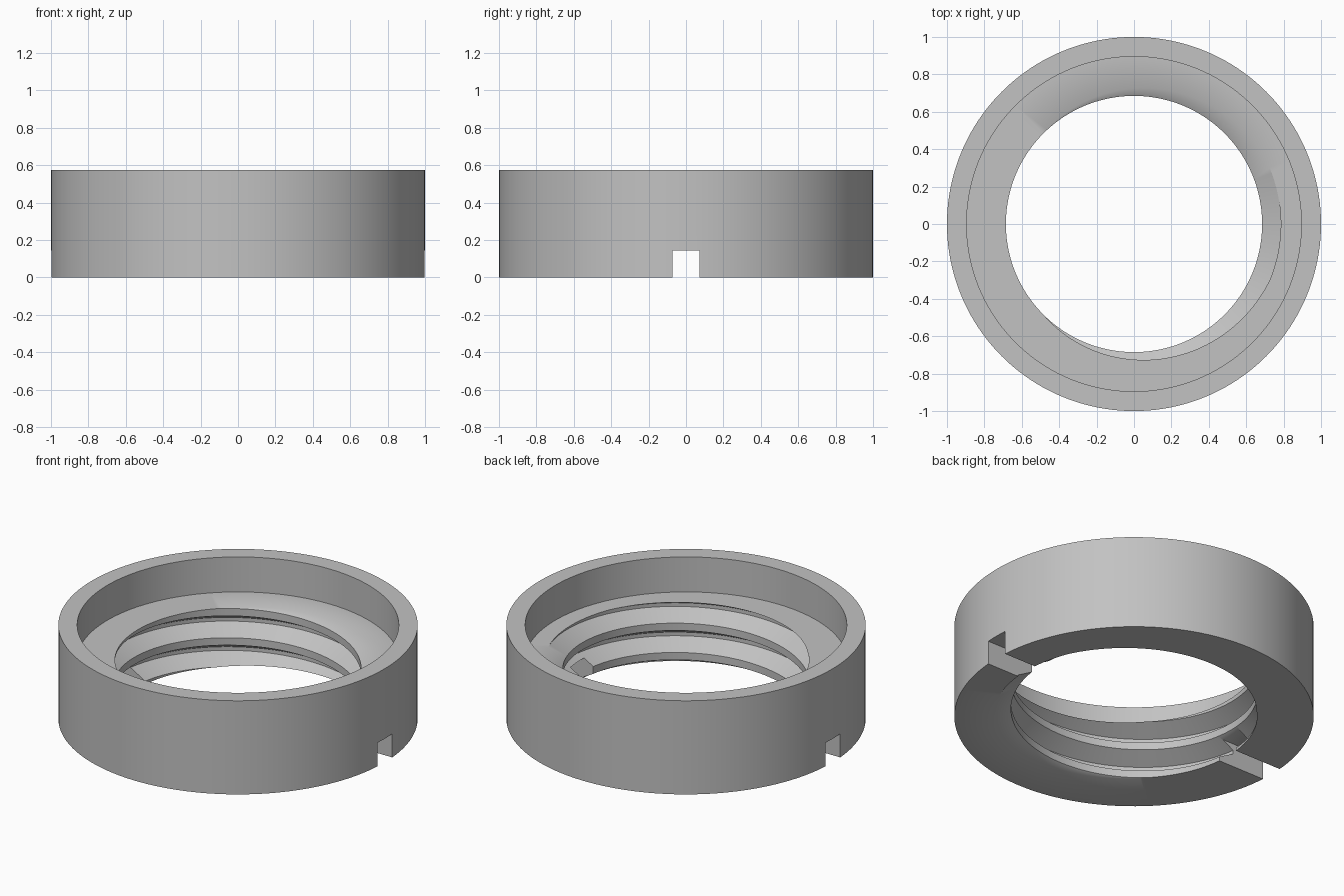
import bpy, bmesh, math

cube = bpy.data.objects.get("Cube")
if cube:
    bpy.data.objects.remove(cube)

SEGMENTS = 160
OUTER, HEIGHT = 1.0, 0.575
BORE, FLOOR = 0.895, 0.36          # counterbore radius and floor height
CREST_R, ROOT_R = 0.685, 0.785     # internal thread
PITCH = 0.18
SLOT_W, SLOT_H = 0.145, 0.145

grey = bpy.data.materials.new("plain grey")
grey.use_nodes = True
colour = (0.54, 0.54, 0.54, 1)
grey.diffuse_color = colour
grey.node_tree.nodes["Principled BSDF"].inputs["Base Color"].default_value = colour


def thread_column(angle):
    """Trapezoid thread outline at one angle, trimmed to the threaded height."""
    crest_z = FLOOR + PITCH * (angle - math.pi) / math.tau
    outline = []
    for turn in range(-4, 3):
        z = crest_z + turn * PITCH
        outline += [(CREST_R, z - PITCH / 8), (CREST_R, z + PITCH / 8),
                    (ROOT_R, z + PITCH * 7 / 16), (ROOT_R, z + PITCH * 9 / 16)]

    def radius_at(height):
        for (r0, z0), (r1, z1) in zip(outline, outline[1:]):
            if z0 <= height <= z1:
                return r0 + (r1 - r0) * (height - z0) / (z1 - z0)

    low, high = (radius_at(0), 0), (radius_at(FLOOR), FLOOR)
    return [low if z < 0 else high if z > FLOOR else (r, z) for r, z in outline]


# Ring body: a closed section carried round the axis, with the helical bore
bm = bmesh.new()
columns = []
for i in range(SEGMENTS + 1):
    a = math.tau * i / SEGMENTS
    section = [(OUTER, 0)] + thread_column(a) + [(BORE, FLOOR), (BORE, HEIGHT), (OUTER, HEIGHT)]
    columns.append([bm.verts.new((r * math.cos(a), r * math.sin(a), z)) for r, z in section])
for left, right in zip(columns, columns[1:]):
    for j in range(len(left)):
        k = (j + 1) % len(left)
        bm.faces.new((left[j], left[k], right[k], right[j]))
bmesh.ops.remove_doubles(bm, verts=bm.verts, dist=0.00005)
bmesh.ops.recalc_face_normals(bm, faces=bm.faces)
mesh = bpy.data.meshes.new("threaded_ring")
bm.to_mesh(mesh)
bm.free()
ring = bpy.data.objects.new("threaded_ring", mesh)
bpy.context.collection.objects.link(ring)
mesh.materials.append(grey)

# Spanner slots: one bar cuts both sides of the base
bpy.ops.mesh.primitive_cube_add(size=1, location=(0, 0, 0))
cutter = bpy.context.object
cutter.name = "slot_cutter"
cutter.scale = (3, SLOT_W, 2 * SLOT_H)
cutter.hide_render = True
cutter.data.materials.append(grey)

bpy.ops.object.select_all(action='DESELECT')
ring.select_set(True)
bpy.context.view_layer.objects.active = ring
cut = ring.modifiers.new("slots", 'BOOLEAN')
cut.operation = 'DIFFERENCE'
cut.solver = 'EXACT'
cut.object = cutter
bpy.ops.object.modifier_apply(modifier=cut.name)
bpy.data.objects.remove(cutter)
bpy.ops.object.shade_smooth_by_angle(angle=math.radians(30))
